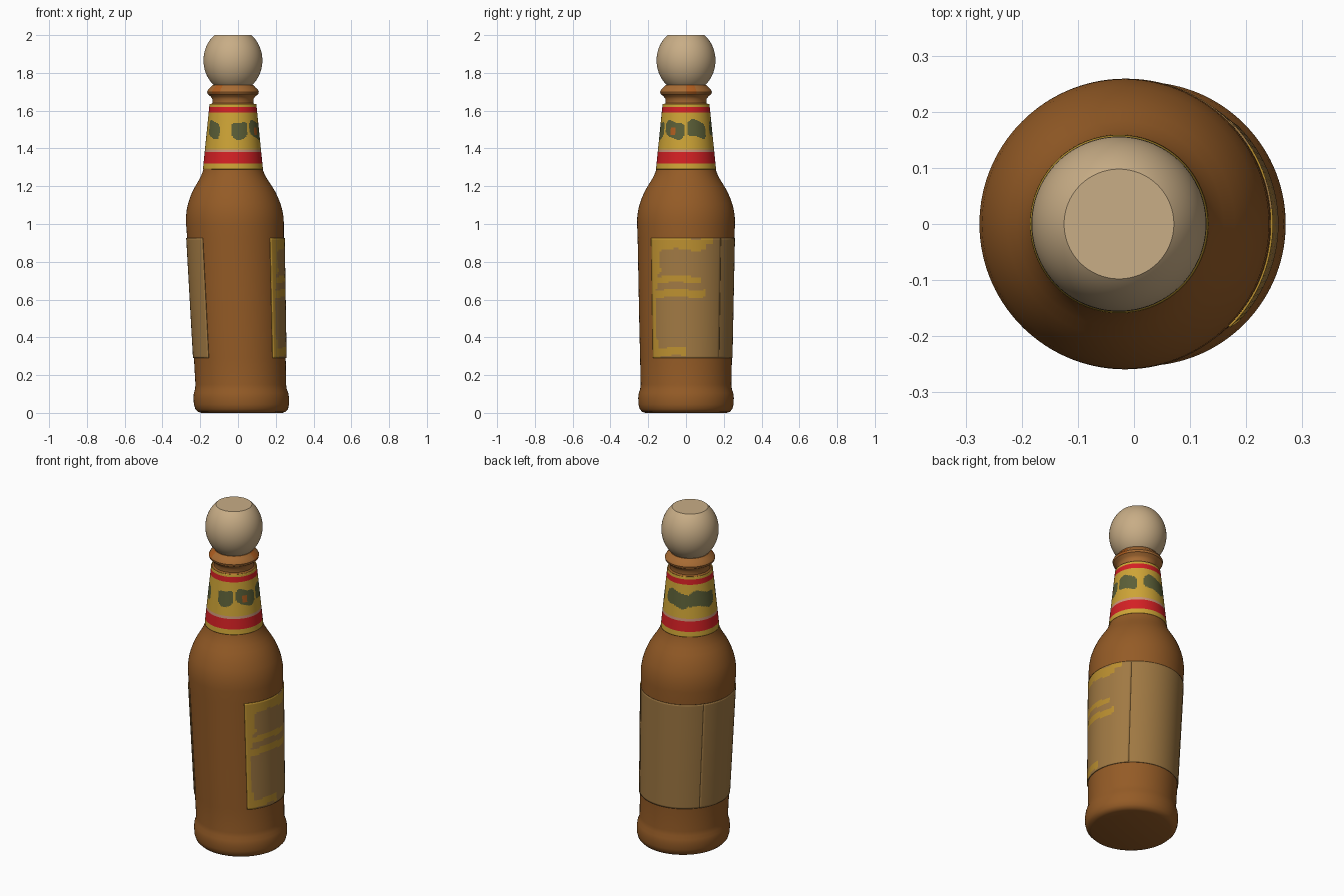
import bpy, bmesh, math

if "Cube" in bpy.data.objects:
    bpy.data.objects.remove(bpy.data.objects["Cube"])

STEP = 3  # degrees per segment


def srgb(r, g, b):
    return tuple((c / 255 / 12.92) if c < 10 else ((c / 255 + 0.055) / 1.055) ** 2.4
                 for c in (r, g, b)) + (1.0,)


def material(name, *rgb):
    m = bpy.data.materials.new(name)
    m.diffuse_color = srgb(*rgb)
    m.use_nodes = True
    m.node_tree.nodes["Principled BSDF"].inputs["Base Color"].default_value = m.diffuse_color
    return m


brown = material("bottle brown", 148, 91, 38)
lip_brown = material("lip brown", 168, 108, 52)
orange = material("rust orange", 176, 94, 32)
wood = material("pale wood", 200, 173, 134)
tan = material("label tan", 160, 121, 67)
gold = material("label gold", 188, 144, 48)
yellow = material("neck yellow", 206, 164, 54)
red = material("red", 212, 32, 36)
green = material("olive green", 92, 96, 56)
pink = material("pale pink", 205, 150, 120)


def axis_x(z):
    """The bottle leans a little towards -x."""
    return 0.02 - 0.036 * min(z, 1.3)


def lathe(name, profile, mats, rule=None, a0=0, a1=360, thick=0):
    """Revolve (z, r) points from angle a0 to a1; rule(angle, z) picks the material."""
    bm = bmesh.new()
    full = a1 - a0 == 360
    angles = list(range(a0, a1 if full else a1 + 1, STEP))
    rings = [[bm.verts.new((axis_x(z) + r * math.cos(math.radians(a)),
                            r * math.sin(math.radians(a)), z)) for a in angles]
             for z, r in profile]
    n = len(angles)
    for k in range(len(rings) - 1):
        zc = (profile[k][0] + profile[k + 1][0]) / 2
        for i in range(n if full else n - 1):
            j = (i + 1) % n
            f = bm.faces.new((rings[k][i], rings[k][j], rings[k + 1][j], rings[k + 1][i]))
            if rule:
                f.material_index = mats.index(rule(angles[i] + STEP / 2, zc))
    if full and not thick:
        bm.faces.new(rings[0][::-1])
        top = bm.faces.new(rings[-1])
        if rule:
            top.material_index = mats.index(rule(180, profile[-1][0]))
    me = bpy.data.meshes.new(name)
    bm.to_mesh(me)
    bm.free()
    ob = bpy.data.objects.new(name, me)
    bpy.context.collection.objects.link(ob)
    for m in mats:
        me.materials.append(m)
    bpy.ops.object.select_all(action='DESELECT')
    ob.select_set(True)
    bpy.context.view_layer.objects.active = ob
    bpy.ops.object.shade_smooth_by_angle(angle=math.radians(35))
    if thick:
        s = ob.modifiers.new("thickness", 'SOLIDIFY')
        s.thickness = thick
        s.offset = -1
    return ob


# bottle: foot, body, shoulder, neck and lip
def bottle_colour(a, z):
    if z < 1.64:
        return brown
    if z > 1.69 and (a < 24 or 215 < a < 240):
        return orange
    return lip_brown


bottle = [(0, .215), (.006, .232), (.02, .245), (.045, .252), (.08, .253), (.105, .25),
          (.125, .243), (.15, .24), (.29, .243), (.5, .248), (.925, .256), (1.0, .259),
          (1.04, .258), (1.08, .252), (1.11, .244), (1.14, .233), (1.17, .22), (1.2, .203),
          (1.23, .184), (1.255, .17), (1.28, .16), (1.30, .154), (1.63, .12), (1.64, .109),
          (1.662, .109), (1.675, .118), (1.688, .134), (1.7, .137), (1.712, .131),
          (1.725, .117), (1.737, .107)]
lathe("bottle", bottle, [brown, lip_brown, orange], bottle_colour)

# round stopper: ball cut flat at top and bottom
ball = []
for i in range(25):
    z = 1.735 + 0.265 * (0.5 - 0.5 * math.cos(math.pi * i / 24))
    t = (z - 1.866) / 0.172
    ball.append((z, 0.156 * math.sqrt(1 - t * t)))
lathe("ball_stopper", ball, [wood])


# body label: printed front panel and two plain back panels
def body_profile(lift):
    return [(.29 + .635 * i / 64, .243 + .013 * i / 64 + lift) for i in range(65)]


BARS = [(.89, .925, 33), (.865, .89, 25), (.75, .775, -30), (.69, .725, 18),
        (.615, .655, 24), (.30, .345, 0)]


def body_colour(a, z):
    a = a - 360
    if a < -36 + 4 * math.sin(z * 9):
        return gold
    wave = .006 * math.sin(a * .13)
    for z0, z1, end in BARS:
        if z0 < z + wave < z1 and a < end:
            return gold
    return tan


lathe("front_label", body_profile(.005), [tan, gold], body_colour, 315, 405, .004)
lathe("back_label", body_profile(.003), [tan], None, 42, 147, .003)
lathe("side_label", body_profile(.005), [tan], None, 144, 228, .004)

# neck label: yellow wrap with red bands and green patches
PATCHES = [(-93, -57), (-50, -3), (2, 48), (64, 122), (119, 190), (203, 239)]


def neck_colour(a, z):
    if 1.32 < z < 1.38 or 1.59 < z < 1.62:
        return red
    if 1.38 < z < 1.395:
        return pink
    a = a - 360 if a > 260 else a
    if -37 < a < -24 and 1.47 < z < 1.51:
        return orange
    for a0, a1 in PATCHES:
        u = (2 * a - a0 - a1) / (a1 - a0)
        v = (z - 1.5 - .01 * math.sin(a * .1)) / .044
        if u ** 4 + v ** 4 < 1:
            return green
    return yellow


neck = [(1.29 + .005 * i, .159 - .035 * i / 69) for i in range(70)]
lathe("neck_label", neck, [yellow, red, pink, green, orange], neck_colour, thick=.004)
